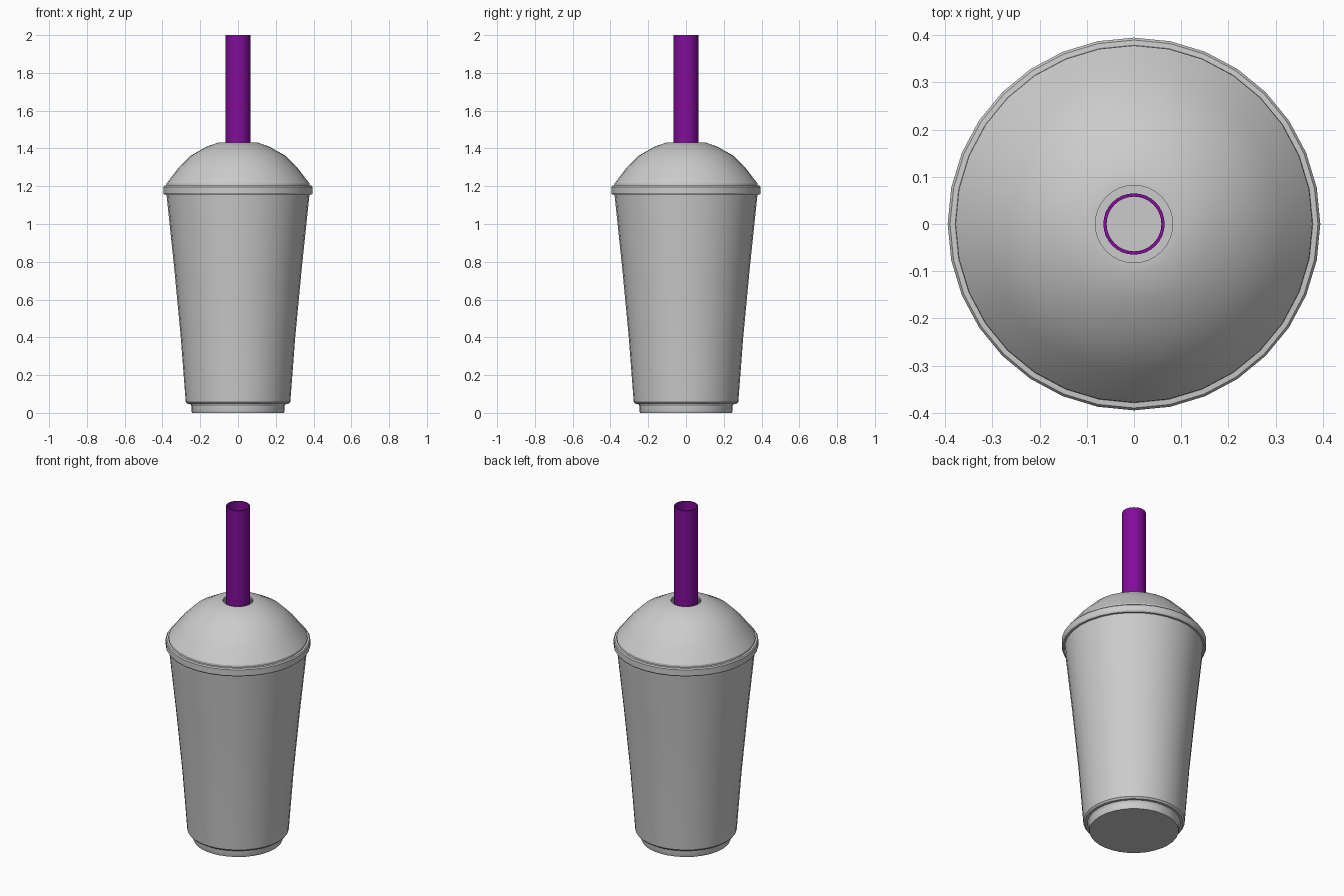
import bpy, bmesh, math

if "Cube" in bpy.data.objects:
    bpy.data.objects.remove(bpy.data.objects["Cube"])

SEG = 32


def lathe(name, profile, closed=False, angle=30):
    """Spin an (r, z) profile around the z axis into a smooth-shaded object."""
    bm = bmesh.new()
    pts = profile + profile[:1] if closed else profile
    verts = [bm.verts.new((r, 0, z)) for r, z in pts]
    edges = [bm.edges.new(p) for p in zip(verts, verts[1:])]
    bmesh.ops.spin(bm, geom=verts + edges, cent=(0, 0, 0), axis=(0, 0, 1),
                   angle=math.tau, steps=SEG)
    bmesh.ops.remove_doubles(bm, verts=bm.verts, dist=0.0005)
    bmesh.ops.recalc_face_normals(bm, faces=bm.faces)
    mesh = bpy.data.meshes.new(name)
    bm.to_mesh(mesh)
    bm.free()
    obj = bpy.data.objects.new(name, mesh)
    bpy.context.collection.objects.link(obj)
    bpy.ops.object.select_all(action='DESELECT')
    obj.select_set(True)
    bpy.context.view_layer.objects.active = obj
    bpy.ops.object.shade_smooth_by_angle(angle=math.radians(angle))
    return obj


# Tapered cup with a recessed foot, outer skin then inner skin
lathe("cup", [
    (0, 0), (0.243, 0), (0.247, 0.012), (0.247, 0.048),
    (0.268, 0.048), (0.277, 0.058), (0.303, 0.40), (0.338, 0.77), (0.380, 1.17),
    (0.365, 1.17), (0.323, 0.77), (0.288, 0.40), (0.262, 0.06),
    (0.235, 0.02), (0, 0.02),
])

# Domed lid with a rounded rim band and a straw hole
lathe("lid", [
    (0.082, 1.432), (0.105, 1.431), (0.165, 1.410), (0.25, 1.362),
    (0.315, 1.297), (0.378, 1.215), (0.379, 1.204),
    (0.390, 1.203), (0.395, 1.196), (0.395, 1.163), (0.390, 1.155), (0.372, 1.155),
    (0.366, 1.205), (0.305, 1.287), (0.243, 1.350), (0.16, 1.397), (0.082, 1.418),
], closed=True)

# Hollow purple straw
straw = lathe("straw", [
    (0.065, 0.03), (0.065, 2.0), (0.058, 2.0), (0.058, 0.03),
], closed=True)
purple = bpy.data.materials.new("purple")
purple.diffuse_color = (0.22, 0.004, 0.32, 1)
purple.use_nodes = True
purple.node_tree.nodes["Principled BSDF"].inputs["Base Color"].default_value = purple.diffuse_color
straw.data.materials.append(purple)
